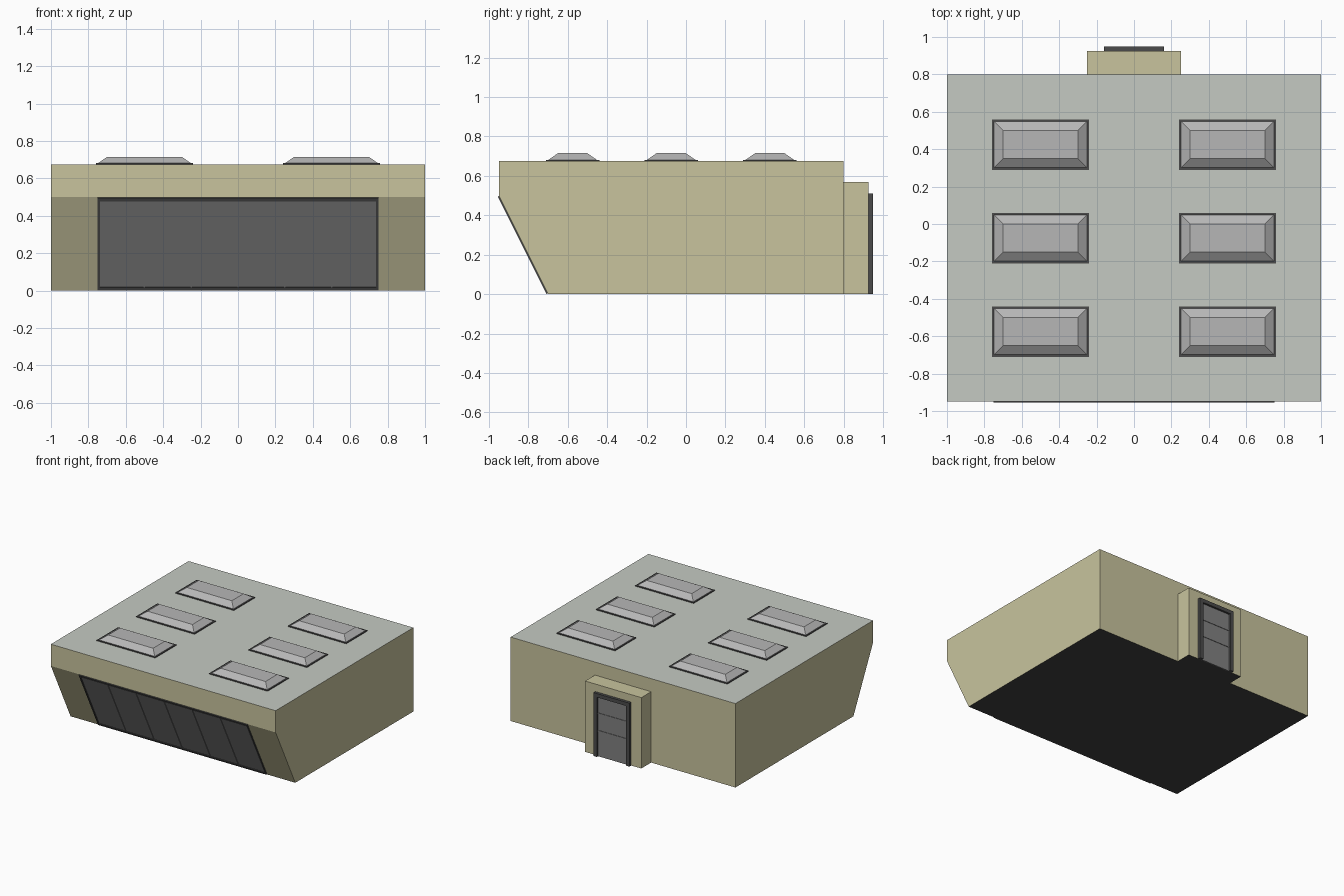
import bpy, bmesh
from mathutils import Vector

if "Cube" in bpy.data.objects:
    bpy.data.objects.remove(bpy.data.objects["Cube"])


def material(name, rgb):
    m = bpy.data.materials.new(name)
    m.diffuse_color = (*rgb, 1)
    m.use_nodes = True
    m.node_tree.nodes["Principled BSDF"].inputs["Base Color"].default_value = m.diffuse_color
    return m


TAN = material("tan_wall", (0.58, 0.55, 0.34))
ROOF = material("pale_roof", (0.56, 0.59, 0.54))
DARK = material("dark_frame", (0.07, 0.07, 0.07))
PANE = material("grey_pane", (0.22, 0.22, 0.22))
GLASS = material("skylight_glass", (0.47, 0.47, 0.47))
FLOOR = material("floor", (0.05, 0.05, 0.05))


def finish(bm, name, *mats):
    bmesh.ops.recalc_face_normals(bm, faces=bm.faces)
    mesh = bpy.data.meshes.new(name)
    bm.to_mesh(mesh)
    bm.free()
    for m in mats:
        mesh.materials.append(m)
    ob = bpy.data.objects.new(name, mesh)
    bpy.context.collection.objects.link(ob)
    return ob


def prism(name, profile, x0, x1, *mats):
    """Extrude a (y, z) profile along x."""
    bm = bmesh.new()
    f = bm.faces.new([bm.verts.new((x0, y, z)) for y, z in profile])
    ext = bmesh.ops.extrude_face_region(bm, geom=[f])
    verts = [v for v in ext["geom"] if isinstance(v, bmesh.types.BMVert)]
    bmesh.ops.translate(bm, verts=verts, vec=(x1 - x0, 0, 0))
    return finish(bm, name, *mats)


def box(name, x0, x1, y0, y1, z0, z1, *mats):
    return prism(name, [(y0, z0), (y1, z0), (y1, z1), (y0, z1)], x0, x1, *mats)


def paint_up_down(ob, up, down):
    for p in ob.data.polygons:
        if p.normal.z > 0.99:
            p.material_index = up
        elif p.normal.z < -0.99:
            p.material_index = down


# Main block with the leaning front, plus the porch at the back
H = 0.675
body = prism("building_body", [(-0.70, 0), (0.80, 0), (0.80, H), (-0.95, H), (-0.95, 0.50)],
             -1, 1, TAN, ROOF, FLOOR)
paint_up_down(body, 1, 2)
porch = box("porch", -0.25, 0.25, 0.80, 0.925, 0, 0.57, TAN, FLOOR)
paint_up_down(porch, 0, 1)

# Sloping front window: pane, border and mullions
foot, along = Vector((-0.70, 0)), Vector((-0.25, 0.50)).normalized()
out = Vector((-along.y, along.x))
out = out if out.x < 0 else -out
SLOPE = 0.559


def slope_bar(name, x0, x1, t0, t1, depth, mat):
    pts = [foot + along * t + out * d
           for t, d in ((t0, -0.01), (t1, -0.01), (t1, depth), (t0, depth))]
    return prism(name, pts, x0, x1, mat)


slope_bar("window_pane", -0.74, 0.74, 0.006, SLOPE - 0.004, 0.002, PANE)
slope_bar("window_sill", -0.75, 0.75, 0.004, 0.022, 0.007, DARK)
slope_bar("window_head", -0.75, 0.75, SLOPE - 0.022, SLOPE - 0.002, 0.007, DARK)
for s in (-1, 1):
    slope_bar("window_jamb", min(s * 0.75, s * 0.738), max(s * 0.75, s * 0.738),
              0.004, SLOPE - 0.002, 0.007, DARK)
for i in range(-2, 3):
    slope_bar("window_mullion", i * 0.25 - 0.004, i * 0.25 + 0.004,
              0.02, SLOPE - 0.02, 0.006, PANE)

# Back door: frame, leaf and two thin rails
for s in (-1, 1):
    box("door_jamb", min(s * 0.16, s * 0.13), max(s * 0.16, s * 0.13), 0.92, 0.948, 0, 0.51, DARK)
box("door_lintel", -0.13, 0.13, 0.92, 0.948, 0.48, 0.51, DARK)
box("door_leaf", -0.13, 0.13, 0.92, 0.932, 0, 0.48, PANE)
for z in (0.20, 0.34):
    box("door_rail", -0.13, 0.13, 0.925, 0.936, z, z + 0.01, PANE)

# Six roof skylights: dark curb and bevelled glass
for x in (-0.5, 0.5):
    for y in (-0.575, -0.075, 0.425):
        box("skylight_curb", x - 0.26, x + 0.26, y - 0.135, y + 0.135, H - 0.01, H + 0.006, DARK)
        bm = bmesh.new()
        rings = [[bm.verts.new((x + sx * (0.25 - i), y + sy * (0.125 - i), z))
                  for sx, sy in ((-1, -1), (1, -1), (1, 1), (-1, 1))]
                 for i, z in ((0, H + 0.005), (0.05, H + 0.04))]
        bm.faces.new(rings[0])
        bm.faces.new(rings[1])
        for k in range(4):
            n = (k + 1) % 4
            bm.faces.new((rings[0][k], rings[0][n], rings[1][n], rings[1][k]))
        finish(bm, "skylight_glass", GLASS)
